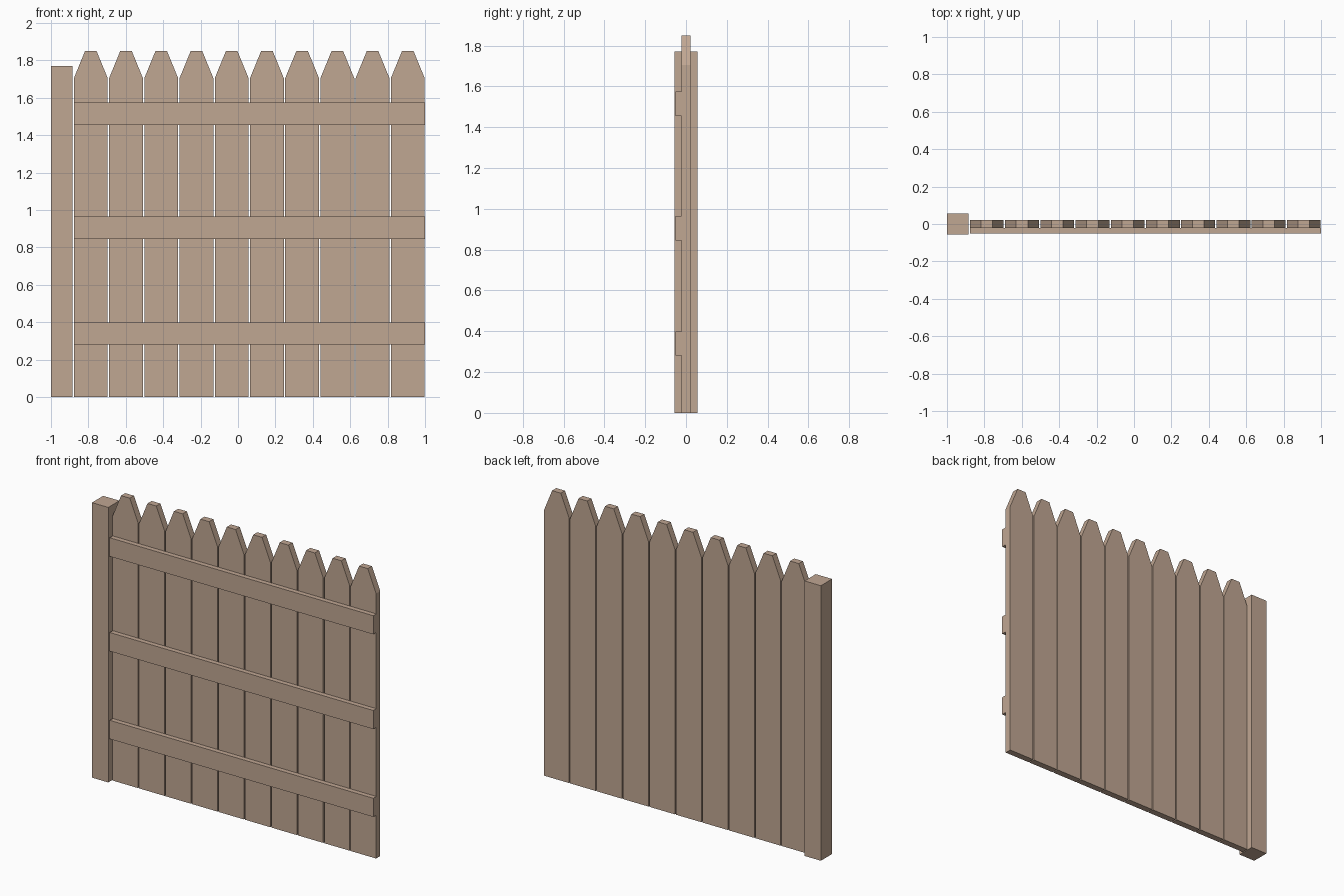
import bpy
import bmesh

cube = bpy.data.objects.get("Cube")
if cube:
    bpy.data.objects.remove(cube, do_unlink=True)

# One pale wood colour for the whole fence
WOOD = (0.53, 0.385, 0.29, 1.0)
wood = bpy.data.materials.new("pale_wood")
wood.use_nodes = True
wood.diffuse_color = WOOD
bsdf = wood.node_tree.nodes["Principled BSDF"]
bsdf.inputs["Base Color"].default_value = WOOD
bsdf.inputs["Roughness"].default_value = 0.8


def board(name, outline, y_front, y_back):
    """Extrude an x-z outline from y_front to y_back."""
    bm = bmesh.new()
    face = bm.faces.new([bm.verts.new((x, y_front, z)) for x, z in outline])
    ext = bmesh.ops.extrude_face_region(bm, geom=[face])
    moved = [g for g in ext["geom"] if isinstance(g, bmesh.types.BMVert)]
    bmesh.ops.translate(bm, verts=moved, vec=(0, y_back - y_front, 0))
    bmesh.ops.recalc_face_normals(bm, faces=bm.faces)
    mesh = bpy.data.meshes.new(name)
    bm.to_mesh(mesh)
    bm.free()
    mesh.materials.append(wood)
    obj = bpy.data.objects.new(name, mesh)
    bpy.context.collection.objects.link(obj)
    return obj


def rect(x0, x1, z0, z1):
    return [(x0, z0), (x1, z0), (x1, z1), (x0, z1)]


# Square end post
board("post", rect(-1.0, -0.884, 0, 1.77), -0.057, 0.057)

# Pickets with clipped pointed tops
COUNT, FIRST, PITCH = 10, -0.787, 0.1883
HALF, TIP, SHOULDER, TOP = 0.0905, 0.031, 1.705, 1.85
for i in range(COUNT):
    c = FIRST + i * PITCH
    outline = [(c - HALF, 0), (c + HALF, 0), (c + HALF, SHOULDER),
               (c + TIP, TOP), (c - TIP, TOP), (c - HALF, SHOULDER)]
    board(f"picket_{i + 1}", outline, -0.021, 0.021)

# Horizontal rails across the front
for name, z in (("lower", 0.28), ("middle", 0.845), ("upper", 1.455)):
    board(f"{name}_rail", rect(-0.877, 1.0, z, z + 0.12), -0.052, -0.021)
